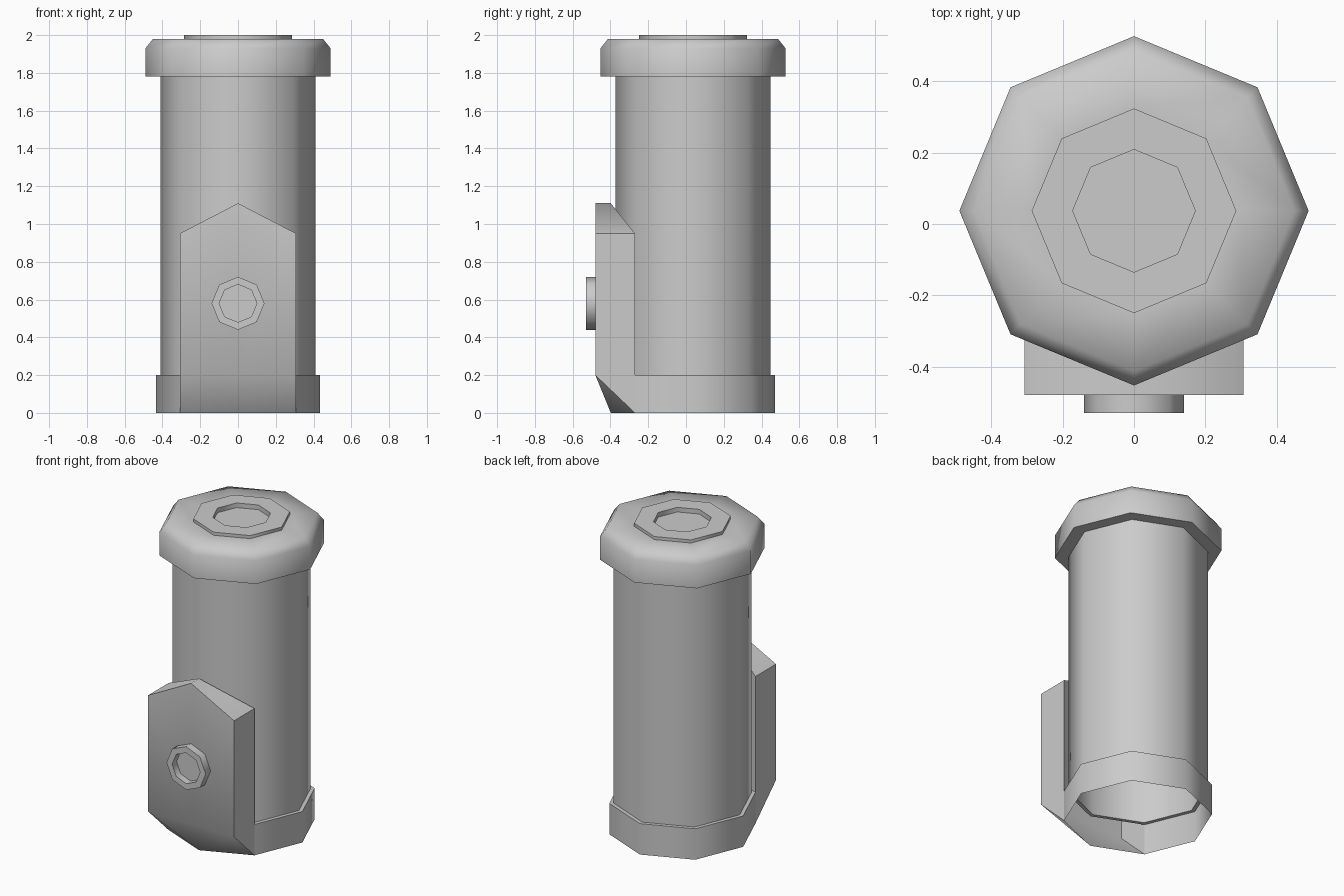
import bpy, bmesh, math
from mathutils import Matrix

if "Cube" in bpy.data.objects:
    bpy.data.objects.remove(bpy.data.objects["Cube"])

CY = 0.037          # axis of the octagonal body
SIDES = 8
R_BASE = 0.435
C = R_BASE * math.sqrt(0.5)


def add_object(name, bm):
    mesh = bpy.data.meshes.new(name)
    bm.to_mesh(mesh)
    bm.free()
    ob = bpy.data.objects.new(name, mesh)
    bpy.context.collection.objects.link(ob)
    return ob


def smooth(ob, angle=60):
    bpy.ops.object.select_all(action='DESELECT')
    ob.select_set(True)
    bpy.context.view_layer.objects.active = ob
    bpy.ops.object.shade_smooth_by_angle(angle=math.radians(angle))


def lathe(name, profile, matrix, close_end=False, open_front=False):
    """Eight-sided lathe of (radius, height) points, optionally with a gap
    in the two front facets of the first band."""
    bm = bmesh.new()
    rings = []
    for r, z in profile:
        rings.append([bm.verts.new((r * math.cos(i * math.tau / SIDES),
                                    r * math.sin(i * math.tau / SIDES), z))
                      for i in range(SIDES)])
    for k in range(len(rings) - 1):
        a, b = rings[k], rings[k + 1]
        for i in range(SIDES):
            if open_front and k == 0 and i in (5, 6):
                continue
            j = (i + 1) % SIDES
            bm.faces.new((a[i], a[j], b[j], b[i]))
    if close_end:
        bm.faces.new(rings[-1])
    bm.transform(matrix)
    ob = add_object(name, bm)
    smooth(ob)
    return ob


axis = Matrix.Translation((0, CY, 0))

# Hollow body with its foot ring, open underneath
lathe("body_tube", [(R_BASE, 0), (R_BASE, 0.2), (0.41, 0.2), (0.41, 1.78)],
      axis, open_front=True)

# Chamfered cap with raised, recessed top disc
lathe("top_cap", [(0.41, 1.78), (0.49, 1.78), (0.49, 1.93), (0.45, 1.98),
                  (0.287, 1.98), (0.287, 2.0), (0.172, 2.0), (0.172, 1.97)],
      axis, close_end=True)

# Front plate growing out of the foot ring: right half, mirrored
front, mid, side = -0.48, CY - R_BASE, CY - C
bm = bmesh.new()
v = {k: bm.verts.new(p) for k, p in {
    "B0": (0, mid, 0), "B1": (C, side, 0),
    "L0": (0, mid, 0.2), "L1": (C, side, 0.2),
    "K0": (0, mid, 1.11), "K1": (C, side, 0.95),
    "F0": (0, front, 0.2), "F1": (C, front, 0.2),
    "T0": (0, front, 1.11), "T1": (C, front, 0.95)}.items()}
for face in ("F0 F1 T1 T0", "B0 B1 F1 F0", "B1 L1 K1 T1 F1",
             "T0 T1 K1 K0", "K0 K1 L1 L0"):
    bm.faces.new([v[k] for k in face.split()])
plate = add_object("front_plate", bm)
smooth(plate, 40)
plate.modifiers.new("mirror", 'MIRROR').use_axis = (True, False, False)

# Recessed button on the plate
lathe("front_button", [(0.14, 0), (0.14, 0.05), (0.1, 0.05), (0.1, 0.005)],
      Matrix.Translation((0, front, 0.58)) @ Matrix.Rotation(math.pi / 2, 4, 'X'),
      close_end=True)
